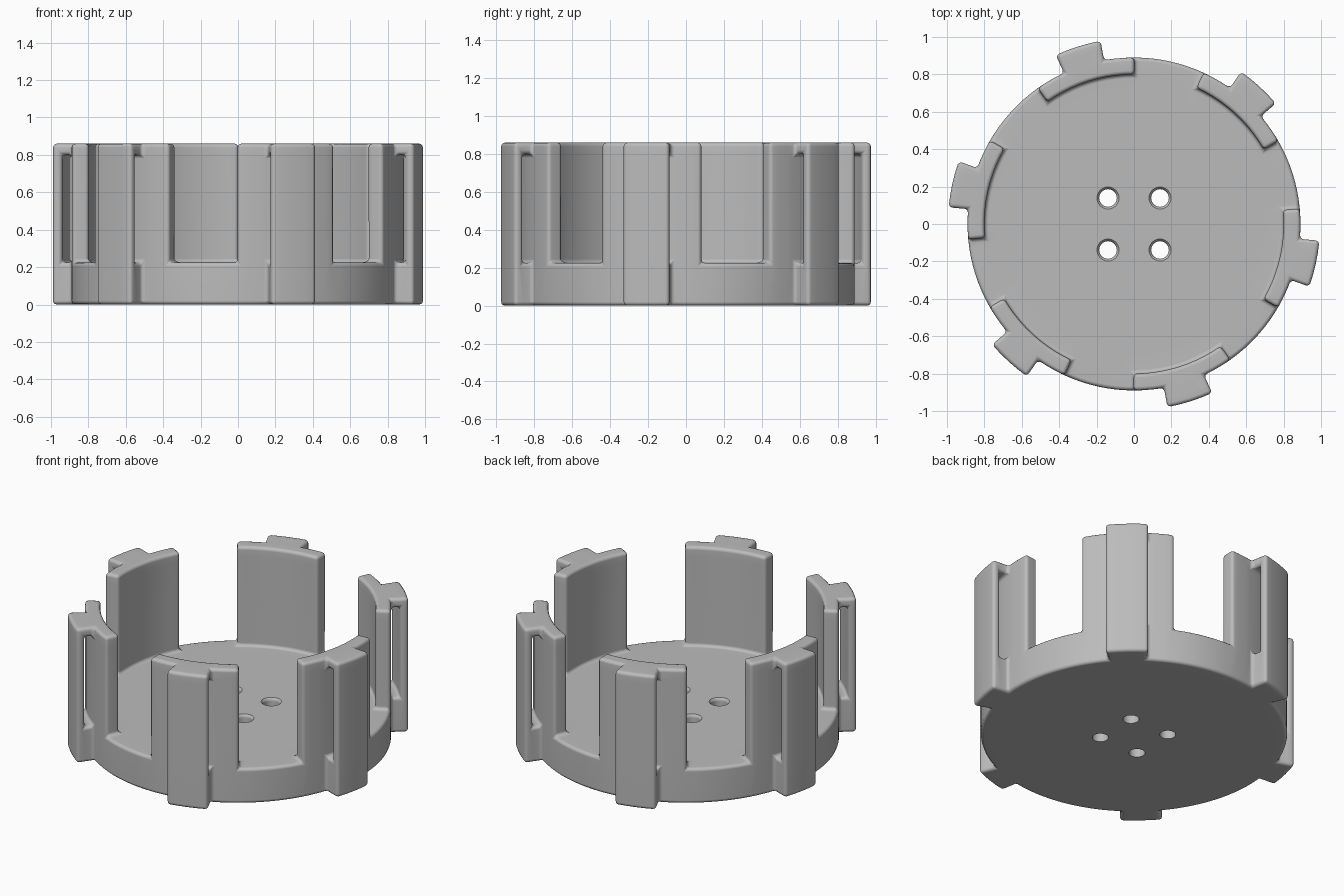
import bpy, bmesh, math

if "Cube" in bpy.data.objects:
    bpy.data.objects.remove(bpy.data.objects["Cube"])

R = [0.70, 0.80, 0.89, 0.945, 0.995]    # hub, wall inside, wall outside, slot outside, tab outside
Z = [0.0, 0.225, 0.80, 0.86]            # bottom, floor, slot top, top
CENTRE, WING, TAB = -12.4, 17.75, 7.25  # first pillar direction and half widths, degrees

# Angular stations: wing, tab, wing, gap, repeated six times
spans = [(-WING, -TAB, 3, "wing"), (-TAB, TAB, 4, "tab"),
         (TAB, WING, 3, "wing"), (WING, 60 - WING, 8, "gap")]
angles, kinds = [], []
for k in range(6):
    for a, b, n, kind in spans:
        for i in range(n):
            angles.append(math.radians(CENTRE + 60 * k + a + (b - a) * i / n))
            kinds.append(kind)
N = len(angles)


def solid(a, r, z):
    """Is this cell of the polar grid filled?"""
    if not (0 <= r < 4 and 0 <= z < 3):
        return False
    kind = kinds[a % N]
    if r == 0:
        return z == 0                            # floor
    if r == 1:
        return z == 0 or kind != "gap"           # rim and pillars
    return kind == "tab" and (r == 3 or z != 1)  # strap loop around a slot


bm = bmesh.new()
cache = {}


def vert(a, r, z):
    key = (a % N, r, z)
    if key not in cache:
        t = angles[a % N]
        cache[key] = bm.verts.new((R[r] * math.cos(t), R[r] * math.sin(t), Z[z]))
    return cache[key]


# Skin of the filled cells
for a in range(N):
    for r in range(4):
        for z in range(3):
            if not solid(a, r, z):
                continue
            for axis in range(3):
                for side in (0, 1):
                    cell = [a, r, z]
                    cell[axis] += 2 * side - 1
                    if solid(*cell) or (axis == 1 and r == 0 and side == 0):
                        continue
                    u, v = [i for i in range(3) if i != axis]
                    corners = []
                    for du, dv in ((0, 0), (1, 0), (1, 1), (0, 1)):
                        p = [a, r, z]
                        p[axis] += side
                        p[u] += du
                        p[v] += dv
                        corners.append(vert(*p))
                    bm.faces.new(corners)

# Middle of the floor
for z in (0, 1):
    bm.faces.new([vert(a, 0, z) for a in range(N)])
bmesh.ops.recalc_face_normals(bm, faces=bm.faces[:])


def make_object(name, mesh_data):
    mesh = bpy.data.meshes.new(name)
    mesh_data.to_mesh(mesh)
    mesh_data.free()
    obj = bpy.data.objects.new(name, mesh)
    bpy.context.collection.objects.link(obj)
    return obj


holder = make_object("slotted_holder", bm)
grey = bpy.data.materials.new("light grey")
grey.diffuse_color = (0.5, 0.5, 0.5, 1)
grey.use_nodes = True
grey.node_tree.nodes["Principled BSDF"].inputs["Base Color"].default_value = grey.diffuse_color
holder.data.materials.append(grey)

# Four screw holes with flared mouths
bm = bmesh.new()
profile = [(0.047, -0.1), (0.047, 0.205), (0.051, 0.217), (0.060, 0.226), (0.060, 0.3)]
S = 32
for x in (-0.139, 0.139):
    for y in (-0.139, 0.139):
        rings = [[bm.verts.new((x + r * math.cos(2 * math.pi * i / S),
                                y + r * math.sin(2 * math.pi * i / S), z))
                  for i in range(S)] for r, z in profile]
        for lo, hi in zip(rings, rings[1:]):
            for i in range(S):
                j = (i + 1) % S
                bm.faces.new((lo[i], lo[j], hi[j], hi[i]))
        bm.faces.new(rings[0][::-1])
        bm.faces.new(rings[-1])
cutter = make_object("hole_cutter", bm)
cutter.data.materials.append(grey)
cutter.hide_render = True

# Rounded edges, then holes
bevel = holder.modifiers.new("rounding", "BEVEL")
bevel.width = 0.02
bevel.segments = 3
bevel.limit_method = 'ANGLE'
bevel.angle_limit = math.radians(40)
cut = holder.modifiers.new("holes", "BOOLEAN")
cut.operation = 'DIFFERENCE'
cut.solver = 'EXACT'
cut.object = cutter

bpy.ops.object.select_all(action='DESELECT')
holder.select_set(True)
bpy.context.view_layer.objects.active = holder
bpy.ops.object.convert(target='MESH')
bpy.ops.object.shade_smooth_by_angle(angle=math.radians(40))
weighted = holder.modifiers.new("even_shading", "WEIGHTED_NORMAL")
weighted.keep_sharp = True
bpy.data.objects.remove(cutter)
